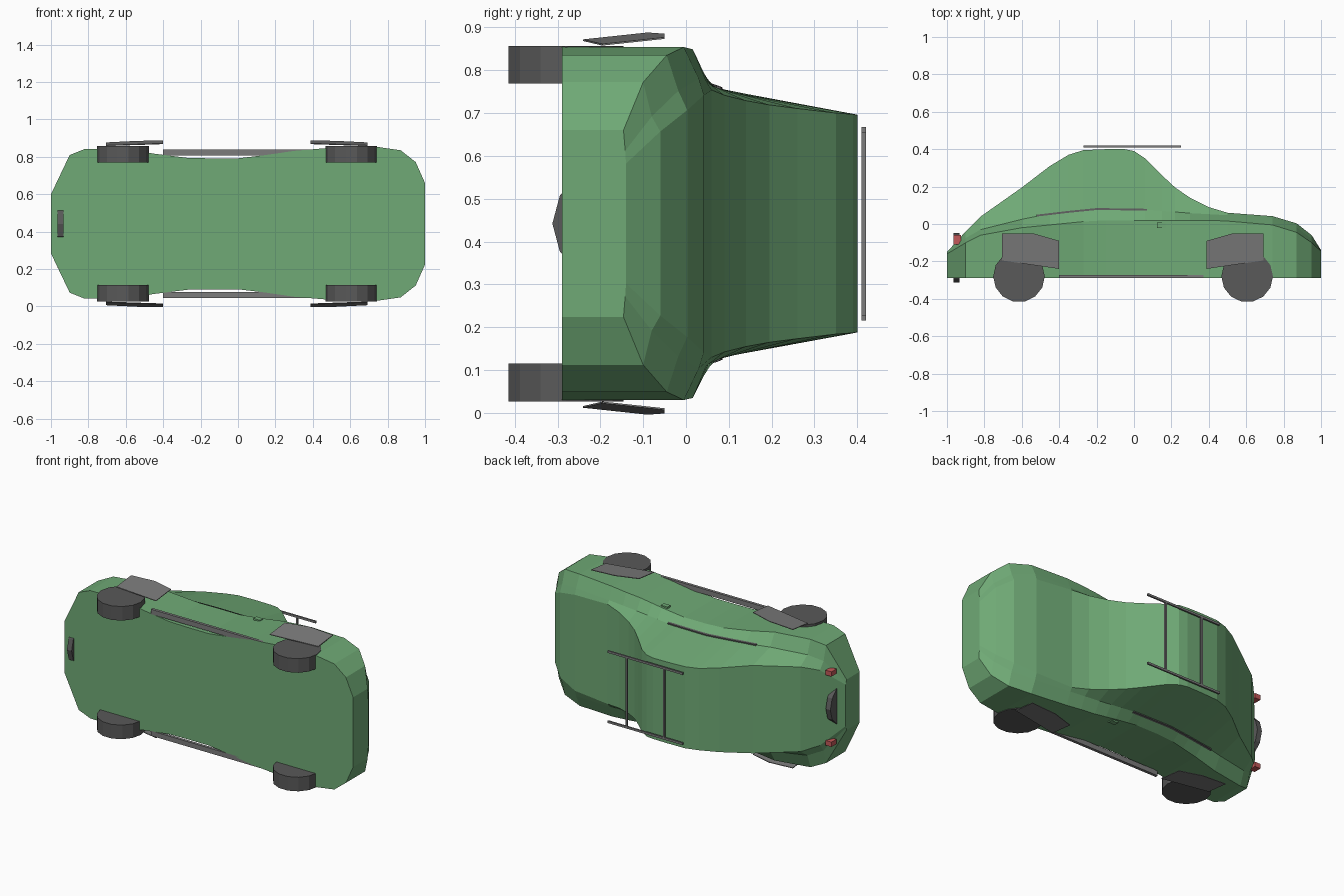
import bpy, bmesh, math
from mathutils import Matrix

if "Cube" in bpy.data.objects:
    bpy.data.objects.remove(bpy.data.objects["Cube"])

# The car lies on its side: length on x, its height on y, its width on z
ZC = 0.442


def material(name, r, g, b):
    m = bpy.data.materials.new(name)
    m.diffuse_color = (r, g, b, 1)
    m.use_nodes = True
    m.node_tree.nodes["Principled BSDF"].inputs["Base Color"].default_value = m.diffuse_color
    return m


GREEN = material("body_green", 0.16, 0.40, 0.18)
DARK = material("rubber_dark", 0.10, 0.10, 0.10)
GREY = material("trim_grey", 0.20, 0.20, 0.20)
RED = material("lamp_red", 0.55, 0.10, 0.10)


def make(name, bm, mat=None):
    bmesh.ops.recalc_face_normals(bm, faces=bm.faces)
    me = bpy.data.meshes.new(name)
    bm.to_mesh(me)
    bm.free()
    ob = bpy.data.objects.new(name, me)
    bpy.context.collection.objects.link(ob)
    if mat:
        me.materials.append(mat)
    return ob


def box(name, x, y, z, mat=None):
    """Box from (min, max) pairs; z is measured from the car's centre plane."""
    bm = bmesh.new()
    bmesh.ops.create_cube(bm, size=1)
    for v in bm.verts:
        v.co = [a[0] + (a[1] - a[0]) * (c + 0.5) for a, c in zip((x, y, z), v.co)]
        v.co.z += ZC
    return make(name, bm, mat)


def disc(name, x, y, z, radius, depth, sides, mat, axis='Z'):
    bm = bmesh.new()
    bmesh.ops.create_cone(bm, cap_ends=True, segments=sides, radius1=radius,
                          radius2=radius, depth=depth)
    # turn so that a corner points down (-y)
    bm.transform(Matrix.Rotation(-math.pi / 2, 4, 'Z'))
    if axis == 'X':
        bm.transform(Matrix.Rotation(math.pi / 2, 4, 'Y'))
    bm.transform(Matrix.Translation((x, y, z + ZC)))
    return make(name, bm, mat)


def lerp(keys, x):
    for (x0, a), (x1, b) in zip(keys, keys[1:]):
        if x <= x1:
            return a + (b - a) * (x - x0) / (x1 - x0)
    return keys[-1][1]


# Body: cross-sections lofted along the length
roof_y = [(-1, -.15), (-.9, -.04), (-.82, .04), (-.6, .195), (-.45, .31), (-.35, .37),
          (-.27, .395), (-.15, .4), (-.05, .4), (0, .39), (.06, .35), (.15, .26),
          (.22, .195), (.3, .14), (.4, .09), (.5, .06), (.74, .042), (.87, .003),
          (.95, -.06), (1, -.14)]
roof_w = [(-1, .13), (-.9, .235), (-.82, .265), (-.6, .275), (-.35, .256), (-.05, .253),
          (.06, .258), (.22, .277), (.5, .312), (.74, .30), (.87, .265), (.95, .215), (1, .14)]
belt_y = [(-1, -.155), (-.9, -.075), (-.82, -.03), (-.5, .05), (-.2, .08), (.06, .077),
          (.3, .058), (.5, .047), (.74, .03), (.87, -.018), (.95, -.08), (1, -.142)]
belt_w = [(-1, .14), (-.9, .28), (-.82, .315), (-.6, .325), (-.2, .312), (.06, .312),
          (.5, .333), (.74, .338), (.87, .31), (.95, .25), (1, .17)]
side_y = [(-1, -.16), (-.9, -.10), (-.82, -.06), (-.6, -.02), (-.2, .02), (.45, .02),
          (.74, -.005), (.87, -.045), (.95, -.1), (1, -.146)]
side_w = [(-1, .158), (-.96, .24), (-.9, .368), (-.82, .40), (-.6, .402), (-.45, .375),
          (-.25, .35), (0, .35), (.15, .368), (.3, .39), (.5, .407), (.74, .412),
          (.87, .393), (.95, .33), (1, .218)]

bm = bmesh.new()
rings = []
for x, top in roof_y:
    half = [(-.29, lerp(side_w, x)), (lerp(side_y, x), lerp(side_w, x)),
            (lerp(belt_y, x), lerp(belt_w, x)), (top, lerp(roof_w, x))]
    loop = half + [(y, -w) for y, w in reversed(half)]
    rings.append([bm.verts.new((x, y, ZC + w)) for y, w in loop])
for a, b in zip(rings, rings[1:]):
    for i in range(len(a)):
        j = (i + 1) % len(a)
        bm.faces.new((a[i], a[j], b[j], b[i]))
bm.faces.new(rings[0])
bm.faces.new(rings[-1])
make("body", bm, GREEN)

for s, label in ((1, "left"), (-1, "right")):
    def span(a, b):
        return sorted((s * a, s * b))

    for x, end in ((-.615, "rear"), (.605, "front")):
        # Wheels
        disc(f"{end}_wheel_{label}", x, -.28, s * .371, .138, .088, 14, DARK)
        # Tilted wheel cover plates
        m = -1 if end == "front" else 1
        bm = bmesh.new()
        lo, hi = [], []
        for px, py in ((-.705, -.05), (-.54, -.05), (-.4, -.09), (-.4, -.24), (-.705, -.195)):
            w = .4345 + .107 * py + .05 * (px + .705)
            cx = px if m == 1 else -.0125 - px
            lo.append(bm.verts.new((cx, py, ZC + s * (w + .002))))
            hi.append(bm.verts.new((cx, py, ZC + s * (w + .006))))
        n = len(lo)
        bm.faces.new(lo)
        bm.faces.new(hi)
        for i in range(n):
            bm.faces.new((lo[i], lo[(i + 1) % n], hi[(i + 1) % n], hi[i]))
        cover = make(f"{end}_wheel_cover_{label}", bm, GREY)

    # Running boards, door handles, tail lamps
    box(f"running_board_{label}", (-.4, .47), (-.29, -.272), span(.365, .396), GREY)
    box(f"door_handle_{label}", (.122, .168), (-.022, .008), span(.345, .376), GREEN)
    box(f"tail_lamp_{label}", (-.965, -.925), (-.11, -.06), span(.205, .235), RED)

    # Dark trim along the window base
    bm = bmesh.new()
    pts = [-.52, -.35, -.2, -.05, .07]
    rows = []
    for x in pts:
        y, w = lerp(belt_y, x), lerp(belt_w, x)
        rows.append([bm.verts.new((x, y + dy, ZC + s * (w + dw)))
                     for dy, dw in ((-.005, -.01), (-.005, .01), (.005, .006), (.005, -.01))])
    for a, b in zip(rows, rows[1:]):
        for i in range(4):
            bm.faces.new((a[i], a[(i + 1) % 4], b[(i + 1) % 4], b[i]))
    bm.faces.new(rows[0])
    bm.faces.new(rows[-1])
    make(f"window_trim_{label}", bm, DARK)

    # Roof rack rails
    box(f"rack_rail_{label}", (-.27, .25), (.41, .42), span(.213, .226), GREY)

# Roof rack cross bars
for i, x in enumerate((-.14, .12)):
    box(f"rack_cross_bar_{i}", (x - .006, x + .006), (.41, .42), (-.22, .22), GREY)

# Spare wheel on the tail
disc("spare_wheel", -.95, -.18, 0, .132, .032, 12, DARK, axis='X')
